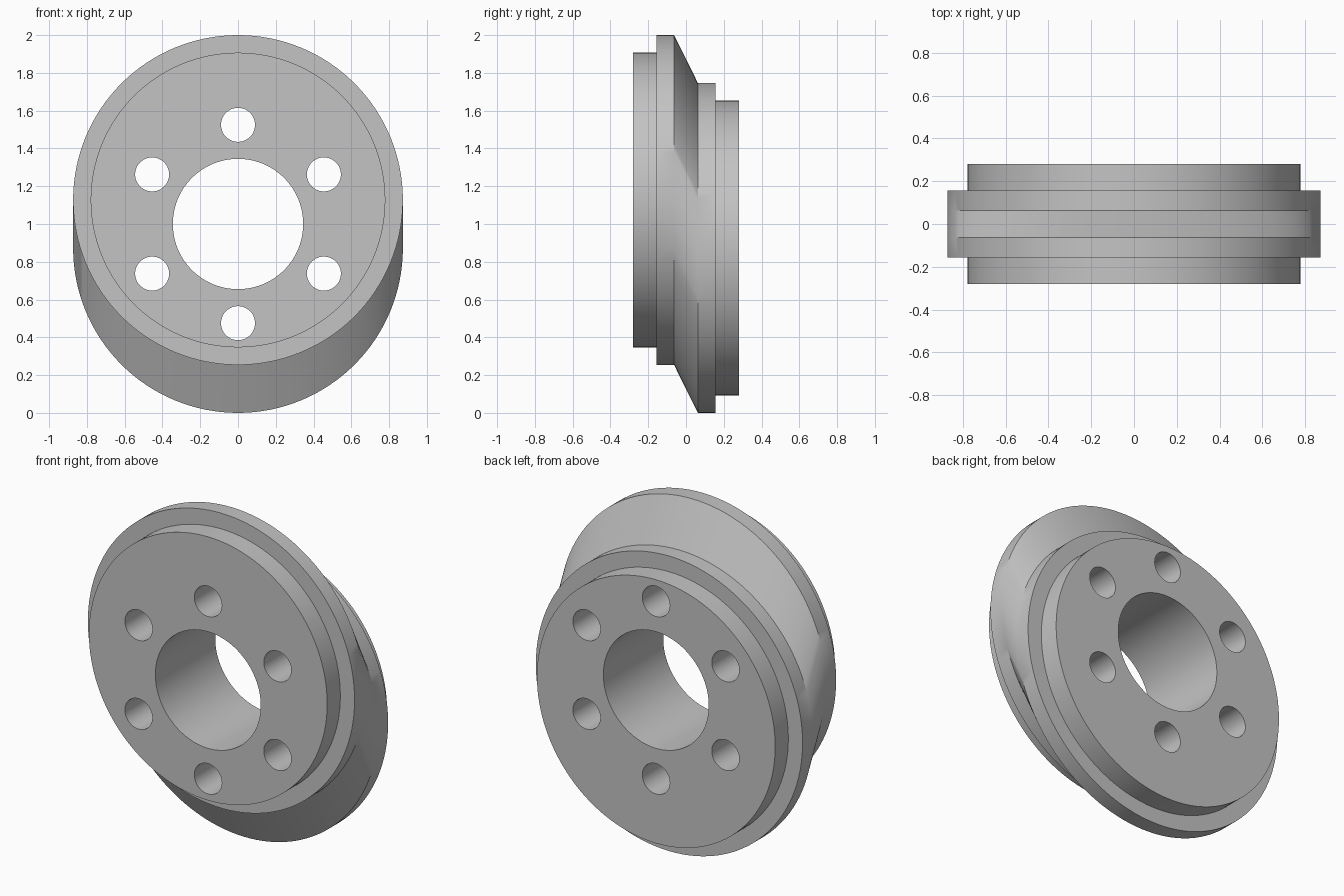
import bpy, bmesh, math
from mathutils import Matrix, Vector

cube = bpy.data.objects.get("Cube")
if cube:
    bpy.data.objects.remove(cube, do_unlink=True)

SEGMENTS = 128
OFFSET = 0.127          # how far each flange sits above or below the middle
HUB, FLANGE = 0.78, 0.873

grey = bpy.data.materials.new("light grey")
grey.use_nodes = True
colour = (0.55, 0.55, 0.55, 1)
grey.diffuse_color = colour
grey.node_tree.nodes["Principled BSDF"].inputs["Base Color"].default_value = colour


def make_object(name, bm):
    bmesh.ops.recalc_face_normals(bm, faces=bm.faces)
    mesh = bpy.data.meshes.new(name)
    bm.to_mesh(mesh)
    bm.free()
    mesh.materials.append(grey)
    obj = bpy.data.objects.new(name, mesh)
    bpy.context.collection.objects.link(obj)
    return obj


def ring(bm, y, z, radius):
    angles = [math.tau * i / SEGMENTS for i in range(SEGMENTS)]
    return [bm.verts.new((radius * math.cos(a), y, z + radius * math.sin(a))) for a in angles]


# Stepped body: two offset flanges joined by a slanted web
half = [(0.28, HUB), (0.157, HUB), (0.157, FLANGE), (0.063, FLANGE)]
stations = [(-y, 1 + OFFSET, r) for y, r in half]
stations += [(y, 1 - OFFSET, r) for y, r in reversed(half)]
bm = bmesh.new()
rings = [ring(bm, *s) for s in stations]
for a, b in zip(rings, rings[1:]):
    for i in range(SEGMENTS):
        j = (i + 1) % SEGMENTS
        bm.faces.new((a[i], a[j], b[j], b[i]))
bm.faces.new(rings[0])
bm.faces.new(rings[-1])
body = make_object("offset_hub_body", bm)

# Central bore and six bolt holes
bm = bmesh.new()


def add_drill(x, z, radius, segments):
    place = Matrix.Translation(Vector((x, 0, z))) @ Matrix.Rotation(math.pi / 2, 4, 'X')
    bmesh.ops.create_cone(bm, cap_ends=True, segments=segments, radius1=radius,
                          radius2=radius, depth=1, matrix=place)


add_drill(0, 1, 0.345, 96)
for k in range(6):
    angle = math.pi / 2 + k * math.pi / 3
    add_drill(0.525 * math.cos(angle), 1 + 0.525 * math.sin(angle), 0.09, 48)
drills = make_object("hole_cutters", bm)
drills.hide_render = True

cut = body.modifiers.new("holes", 'BOOLEAN')
cut.operation = 'DIFFERENCE'
cut.solver = 'EXACT'
cut.object = drills

bpy.ops.object.select_all(action='DESELECT')
body.select_set(True)
bpy.context.view_layer.objects.active = body
bpy.ops.object.modifier_apply(modifier=cut.name)
bpy.data.objects.remove(drills, do_unlink=True)

# Smooth curved walls, crisp rims
bpy.ops.object.shade_smooth_by_angle(angle=math.radians(30))
